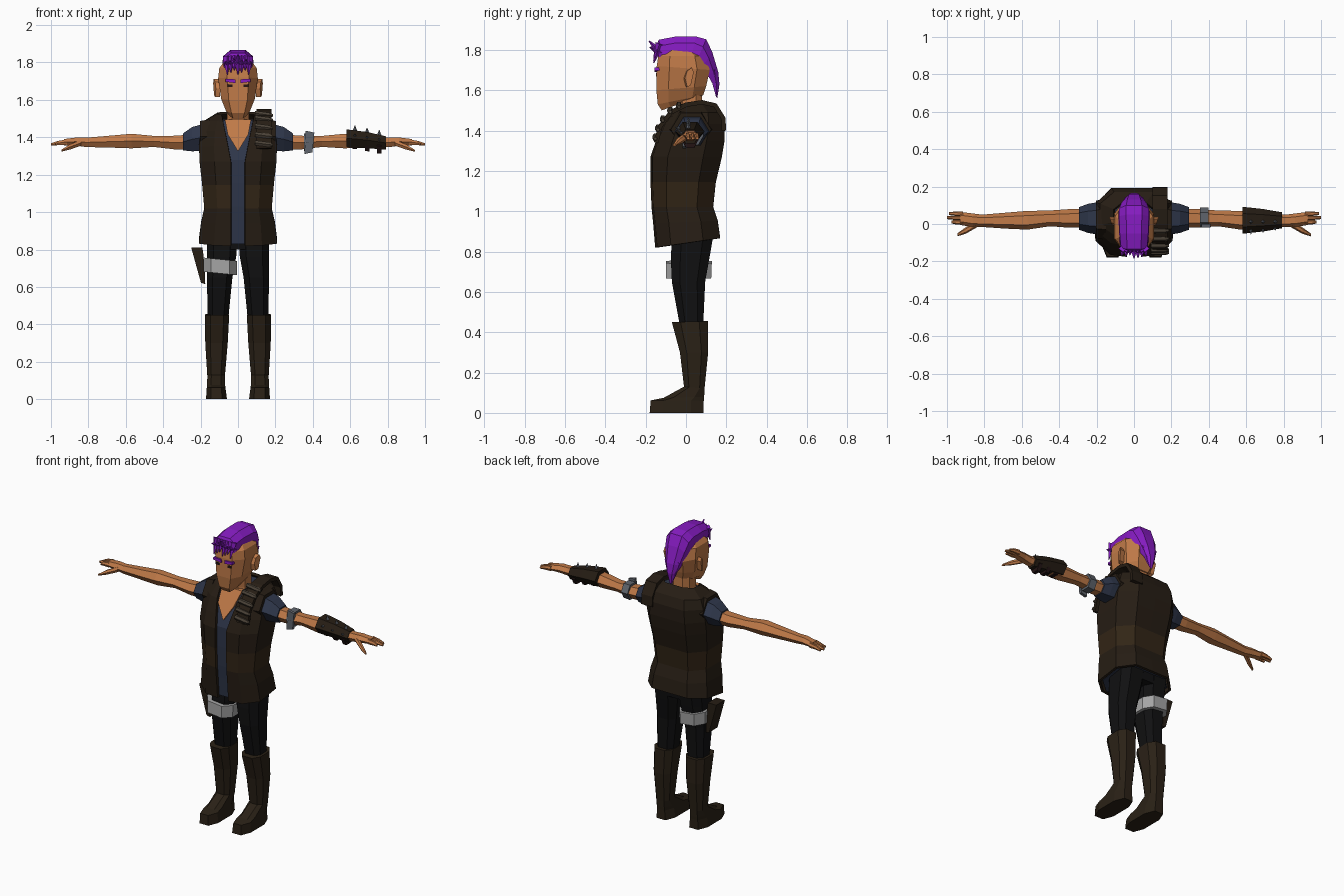
import bpy, bmesh, math, random
from mathutils import Vector

random.seed(4)


def material(name, r, g, b):
    m = bpy.data.materials.new(name)
    m.diffuse_color = [((c / 255 + 0.055) / 1.055) ** 2.4 for c in (r, g, b)] + [1]
    return m


SKIN = material("skin", 192, 122, 72)
HAIR = material("hair", 135, 28, 195)
LEATHER = material("leather", 38, 29, 20)
LIGHT = material("light_leather", 50, 37, 22)
SHIRT = material("shirt", 46, 54, 74)
PANTS = material("pants", 16, 16, 17)
BOOT = material("boot", 42, 33, 22)
GREY = material("pale_strap", 165, 165, 165)
STEEL = material("steel", 95, 100, 108)
DARK = material("dark", 35, 20, 20)
SHELL = material("cartridge", 75, 66, 55)


def build(name, rows, mats, mirror=False, closed=True, shell=0, stripe=None):
    """Skin a list of point rows; closed rows become capped tubes."""
    bm = bmesh.new()
    grid = [[bm.verts.new(p) for p in row] for row in rows]
    n = len(rows[0])
    for j in range(len(grid) - 1):
        a, b = grid[j], grid[j + 1]
        for i in range(n if closed else n - 1):
            k = (i + 1) % n
            f = bm.faces.new((a[i], a[k], b[k], b[i]))
            f.material_index = int(j == stripe)
    if closed:
        bm.faces.new(grid[0])
        bm.faces.new(grid[-1])
    bmesh.ops.recalc_face_normals(bm, faces=bm.faces)
    mesh = bpy.data.meshes.new(name)
    bm.to_mesh(mesh)
    bm.free()
    for m in mats if isinstance(mats, tuple) else (mats,):
        mesh.materials.append(m)
    ob = bpy.data.objects.new(name, mesh)
    bpy.context.collection.objects.link(ob)
    if mirror:
        ob.modifiers.new("mirror", 'MIRROR')
    if shell:
        s = ob.modifiers.new("shell", 'SOLIDIFY')
        s.thickness, s.offset = shell, 0
    return ob


def zring(zf, zb, xc, w, yf, yb, k=0.55, roll=0):
    """Octagon around z, height blends from front to back."""
    d = (yb - yf) * 0.24
    pts = [(k*w, yf), (w, yf+d), (w, yb-d), (k*w, yb), (-k*w, yb), (-w, yb-d), (-w, yf+d), (-k*w, yf)]
    return [(xc + x, y, zf + (zb - zf) * (y - yf) / (yb - yf) + roll * x) for x, y in pts]


def xring(x, zc, rz, yc, ry, n=6):
    """Polygon around x, for arms."""
    return [(x, yc + ry * math.cos(t), zc + rz * math.sin(t))
            for t in (2 * math.pi * i / n for i in range(n))]


def ztube(name, specs, mat, **kw):
    return build(name, [zring(*s) for s in specs], mat, **kw)


def xtube(name, specs, mat, **kw):
    return build(name, [xring(*s) for s in specs], mat, **kw)


def spike(name, base, tip, r, mat, n=4):
    base, tip = Vector(base), Vector(tip)
    q = (tip - base).to_track_quat('Z', 'Y')
    ring = lambda c, rad: [c + q @ Vector((rad * math.cos(6.2832 * i / n), rad * math.sin(6.2832 * i / n), 0))
                           for i in range(n)]
    return build(name, [ring(base, r), ring(tip, r * 0.12)], mat)


# Boots and trousers
ztube("boot", [(.45, .455, .112, .065, -.07, .108), (.30, .30, .115, .06, -.03, .11),
               (.13, .12, .117, .047, -.01, .092), (.075, .08, .117, .048, -.11, .09),
               (.062, .06, .117, .05, -.175, .088), (0, 0, .115, .056, -.18, .088)], BOOT, mirror=True)
ztube("trouser_leg", [(.88, .88, .085, .082, -.07, .135), (.76, .79, .087, .078, -.075, .12),
                      (.65, .65, .098, .068, -.07, .095), (.43, .43, .107, .055, -.03, .085)], PANTS, mirror=True)
ztube("hips", [(.90, .90, 0, .165, -.08, .135), (.80, .82, 0, .12, -.07, .125)], PANTS)

# Thigh strap with holster
ztube("thigh_strap", [(.672, .672, -.095, .089, -.1, .125, .55, -.1),
                      (.748, .748, -.095, .091, -.1, .128, .55, -.1)], GREY)
outline = [(-.25, .81), (-.19, .81), (-.178, .72), (-.175, .615), (-.198, .622)]
build("holster", [[(x, y, z) for x, z in outline] for y in (-.035, .05)], LEATHER)

# Torso: height front, height back, half width, front y, back y, opening
torso = [(.82, .865, .202, -.145, .162, .037), (.94, .95, .19, -.155, .15, .037),
         (1.02, 1.02, .173, -.163, .127, .037), (1.145, 1.145, .184, -.168, .14, .037),
         (1.27, 1.27, .198, -.168, .17, .037), (1.35, 1.35, .201, -.14, .183, .052),
         (1.43, 1.43, .194, -.105, .185, .068), (1.48, 1.485, .175, -.06, .165, .078),
         (1.515, 1.53, .105, -.015, .11, .085)]


def vest_row(zf, zb, w, yf, yb, xo):
    d = yb - yf
    pts = [(xo, yf), (max(xo, .62 * w), yf + .01), (w, yf + .24 * d), (w, yb - .26 * d), (.6 * w, yb), (0, yb)]
    return [(x, y, zf + (zb - zf) * (y - yf) / d) for x, y in pts]


build("vest", [vest_row(*t) for t in torso], (LEATHER, LIGHT), mirror=True, closed=False, shell=.016, stripe=2)
ztube("shirt", [(zf + .01, zb + .01, 0, w - .02, yf + .013, yb - .015)
                for zf, zb, w, yf, yb, xo in torso[:-1]], SHIRT)
neckline = [(0, -.152, 1.325), (.055, -.124, 1.415), (.07, -.06, 1.495), (-.07, -.06, 1.495), (-.055, -.124, 1.415)]
build("neckline", [neckline, [(x, y + .03, z) for x, y, z in neckline]], SKIN)
ztube("neck", [(1.42, 1.42, 0, .066, -.07, .09), (1.50, 1.50, 0, .06, -.045, .08),
               (1.60, 1.60, 0, .06, -.05, .08)], SKIN)

# Sleeves, arms, hands
xtube("armhole_edge", [(.15, 1.405, .105, .025, .11), (.203, 1.405, .095, .025, .1)], LEATHER, mirror=True)
xtube("sleeve", [(.17, 1.402, .085, .03, .09), (.245, 1.39, .075, .03, .078),
                 (.295, 1.375, .052, .03, .06)], SHIRT, mirror=True)
xtube("arm", [(.26, 1.375, .045, .03, .05), (.34, 1.372, .042, .03, .05), (.45, 1.378, .034, .03, .042),
              (.57, 1.38, .045, .02, .05), (.68, 1.377, .037, .018, .043), (.81, 1.373, .029, .017, .033),
              (.86, 1.377, .026, .02, .036), (.93, 1.374, .019, .03, .035)], SKIN, mirror=True)
xtube("thumb", [(.84, 1.37, .018, .0, .018), (.9, 1.348, .016, -.035, .017),
                (.945, 1.328, .006, -.058, .008)], SKIN, mirror=True)
for i, (y, tip) in enumerate([(.008, .975), (.031, 1.0), (.053, .99)]):
    xtube("finger", [(.915, 1.374, .017, y, .013), (.96, 1.37, .013, y + .002, .011),
                     (tip, 1.362, .007, y + .003, .008)], SKIN, mirror=True)

# Arm band and studded bracer on the left arm
xtube("arm_band", [(.352, 1.373, .055, .035, .054), (.398, 1.375, .053, .035, .053)], STEEL)
build("band_buckle", [[(x, y, z) for x, z in ((.362, 1.435), (.408, 1.425), (.398, 1.32), (.355, 1.31))]
                      for y in (-.018, .0)], STEEL)
xtube("bracer", [(.58, 1.395, .055, .02, .072), (.69, 1.385, .05, .02, .06), (.79, 1.37, .041, .02, .043)], LEATHER)
for i, x in enumerate((.625, .69, .755)):
    top = 1.433 - i * .012
    spike("bracer_stud", (x, .012, top), (x, .012, top + .03), .013, STEEL)
    spike("bracer_stud", (x, -.02 + i * .006, top - .03), (x, -.055 + i * .01, top - .015), .012, STEEL)
    xtube("bracer_strap", [(x - .012, top - .055, .046, .02, .05 - i * .004),
                           (x + .012, top - .057, .045, .02, .048 - i * .004)], DARK)

# Cartridge strap over the left shoulder
path = [(-.148, 1.34), (-.128, 1.42), (-.075, 1.49), (0, 1.528), (.08, 1.54), (.145, 1.525), (.185, 1.46), (.188, 1.40)]
rows = []
for i, (y, z) in enumerate(path):
    a, b = path[max(i - 1, 0)], path[min(i + 1, len(path) - 1)]
    t = Vector((0, b[0] - a[0], b[1] - a[1])).normalized()
    nrm = Vector((0, -t.z, t.y)) * .011
    c = Vector((0, y, z))
    rows.append([c + s * nrm + Vector((x, 0, 0)) for x, s in ((.1, -1), (.1, 1), (.178, 1), (.178, -1))])
build("cartridge_strap", rows, LEATHER)
for y, z in [(-.152, 1.365), (-.139, 1.41), (-.115, 1.455), (-.078, 1.498), (-.035, 1.523)]:
    xtube("cartridge", [(.09, z + .006, .015, y, .015), (.165, z - .004, .015, y, .015),
                        (.186, z - .006, .008, y, .008)], SHELL)

# Head, ears, face
ztube("head", [(1.50, 1.565, 0, .047, -.12, .06), (1.53, 1.575, 0, .064, -.14, .085),
               (1.60, 1.62, 0, .09, -.147, .10), (1.72, 1.70, 0, .106, -.145, .118),
               (1.77, 1.77, 0, .1, -.137, .1), (1.80, 1.795, 0, .078, -.11, .06)], SKIN)
ear = [(-.012, 1.66), (.0, 1.615), (.02, 1.625), (.036, 1.69), (.025, 1.712), (.0, 1.695)]
build("ear", [[(.095, y, z) for y, z in ear],
              [(.122 + .3 * y, y * .9 + .006, z) for y, z in ear]], SKIN, mirror=True)
brow = [(.012, 1.69), (.068, 1.697), (.066, 1.712), (.014, 1.71)]
build("eyebrow", [[(x, y, z) for x, z in brow] for y in (-.155, -.12)], HAIR, mirror=True)
eye = [(.03, 1.668), (.055, 1.668), (.055, 1.684), (.03, 1.682)]
build("eye", [[(x, y, z) for x, z in eye] for y in (-.149, -.12)], DARK, mirror=True)

# Swept hair crest: outer y,z, inner y,z, half width
crest = [(-.155, 1.80, -.13, 1.76, .06), (-.135, 1.85, -.12, 1.775, .074), (-.05, 1.866, -.06, 1.785, .08),
         (.05, 1.866, .03, 1.785, .084), (.10, 1.852, .06, 1.76, .083), (.13, 1.79, .085, 1.72, .072),
         (.16, 1.69, .105, 1.68, .052), (.166, 1.63, .13, 1.635, .032), (.155, 1.56, .148, 1.57, .01)]
build("hair_crest", [[(x * w, yi + (yo - yi) * t, zi + (zo - zi) * t) for x, t in
                      ((-1, 0), (-.95, .6), (-.5, 1), (.5, 1), (.95, .6), (1, 0))]
                     for yo, zo, yi, zi, w in crest], HAIR)
for i in range(7):
    x = -.06 + .02 * i
    spike("fringe_tuft", (x, -.13, 1.83), (x * .95, -.16, 1.735 + .012 * (i % 3)), .022, HAIR)
    spike("raised_tuft", (x * .9, -.125, 1.785), (x * 1.1, -.165 - .02 * random.random(), 1.80 + .055 * random.random()),
          .022, HAIR)
for s in (-1, 1):
    spike("nape_tuft", (s * .03, .13, 1.70), (s * .02, .15, 1.60), .025, HAIR)
